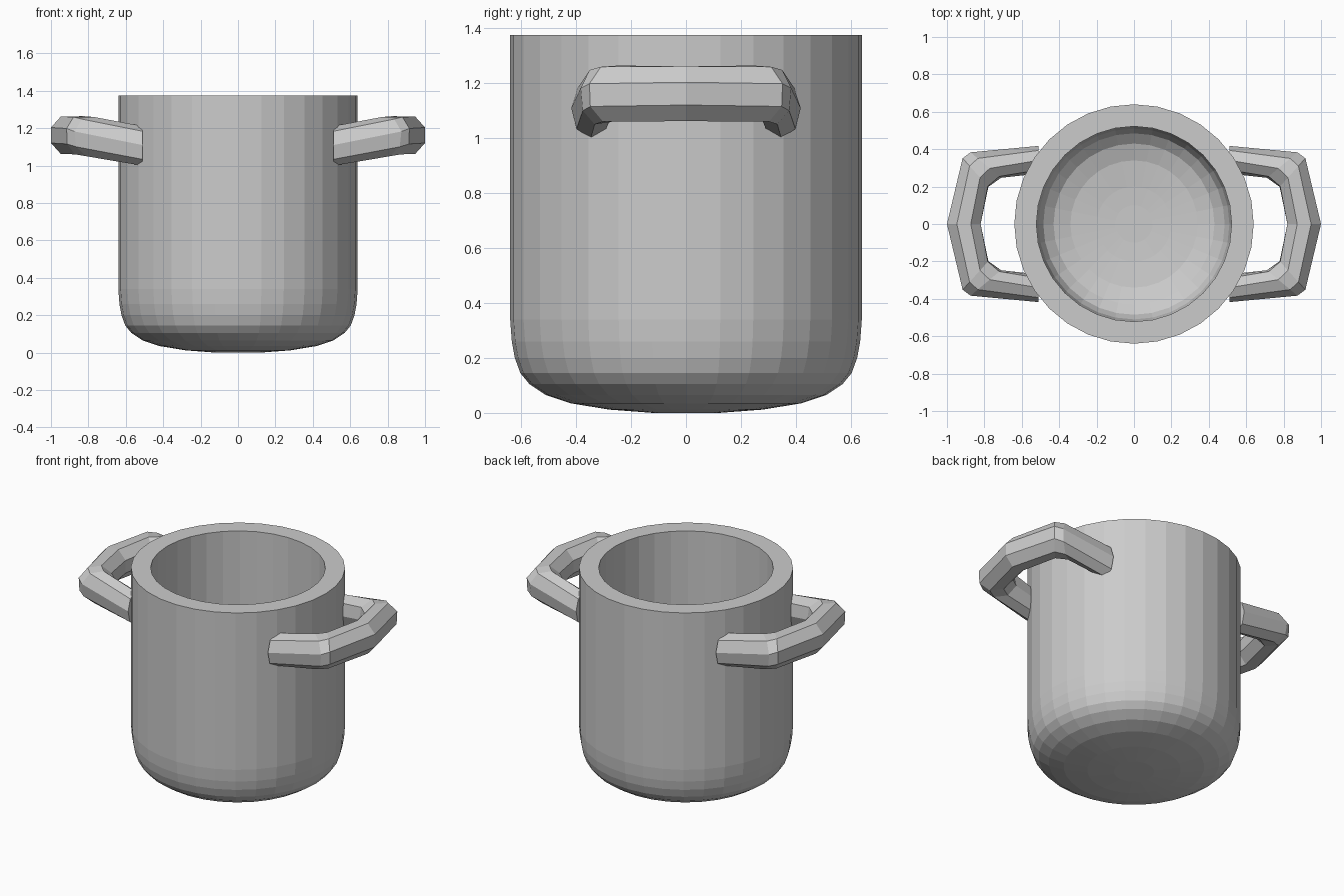
import bpy, bmesh
from math import sin, cos, pi, radians
from mathutils import Vector

if "Cube" in bpy.data.objects:
    bpy.data.objects.remove(bpy.data.objects["Cube"])


def make_object(name, bm):
    bmesh.ops.recalc_face_normals(bm, faces=bm.faces[:])
    mesh = bpy.data.meshes.new(name)
    bm.to_mesh(mesh)
    bm.free()
    obj = bpy.data.objects.new(name, mesh)
    bpy.context.collection.objects.link(obj)
    return obj


def loft(bm, rings):
    for a, b in zip(rings, rings[1:]):
        n = len(a)
        for i in range(n):
            j = (i + 1) % n
            bm.faces.new((a[i], a[j], b[j], b[i]))
    bm.faces.new(rings[0])
    bm.faces.new(rings[-1])


# Pot body: outer wall up, flat rim, inner wall down to the floor
SIDES = 32
profile = [(0.12, 0.0), (0.28, 0.012), (0.42, 0.035), (0.51, 0.065),
           (0.57, 0.105), (0.603, 0.145), (0.623, 0.20), (0.634, 0.26),
           (0.64, 0.34), (0.64, 1.375),
           (0.522, 1.375), (0.522, 0.36), (0.51, 0.27), (0.485, 0.215),
           (0.43, 0.17), (0.34, 0.14), (0.20, 0.125), (0.10, 0.12)]
bm = bmesh.new()
loft(bm, [[bm.verts.new((r * cos(2 * pi * i / SIDES), r * sin(2 * pi * i / SIDES), z))
           for i in range(SIDES)] for r, z in profile])
make_object("pot_body", bm)

# Handle sections: inner x, inner y, outer x, outer y, centre z, half height, twist
half = [(0.51, 0.275, 0.51, 0.412, 1.105, 0.098, -20),
        (0.715, 0.25, 0.87, 0.38, 1.155, 0.10, -8),
        (0.78, 0.20, 0.915, 0.35, 1.162, 0.10, -3),
        (0.82, 0.0, 1.0, 0.0, 1.162, 0.10, 0)]
path = half + [(a, -b, c, -d, z, h, t) for a, b, c, d, z, h, t in half[-2::-1]]


def handle(name, side):
    bm = bmesh.new()
    rings = []
    for ix, iy, ox, oy, z, h, twist in path:
        inner, outer = Vector((ix, iy, z)), Vector((ox, oy, z))
        centre, u = (inner + outer) / 2, (outer - inner) / 2
        k = 1 / cos(pi / 8)
        ring = []
        for i in range(8):
            a = pi / 8 + i * pi / 4 + radians(twist)
            p = centre + u * cos(a) * k + Vector((0, 0, h * sin(a) * k))
            ring.append(bm.verts.new((p.x * side, p.y, p.z)))
        rings.append(ring)
    loft(bm, rings)
    make_object(name, bm)


# Two side handles
handle("handle_right", 1)
handle("handle_left", -1)
